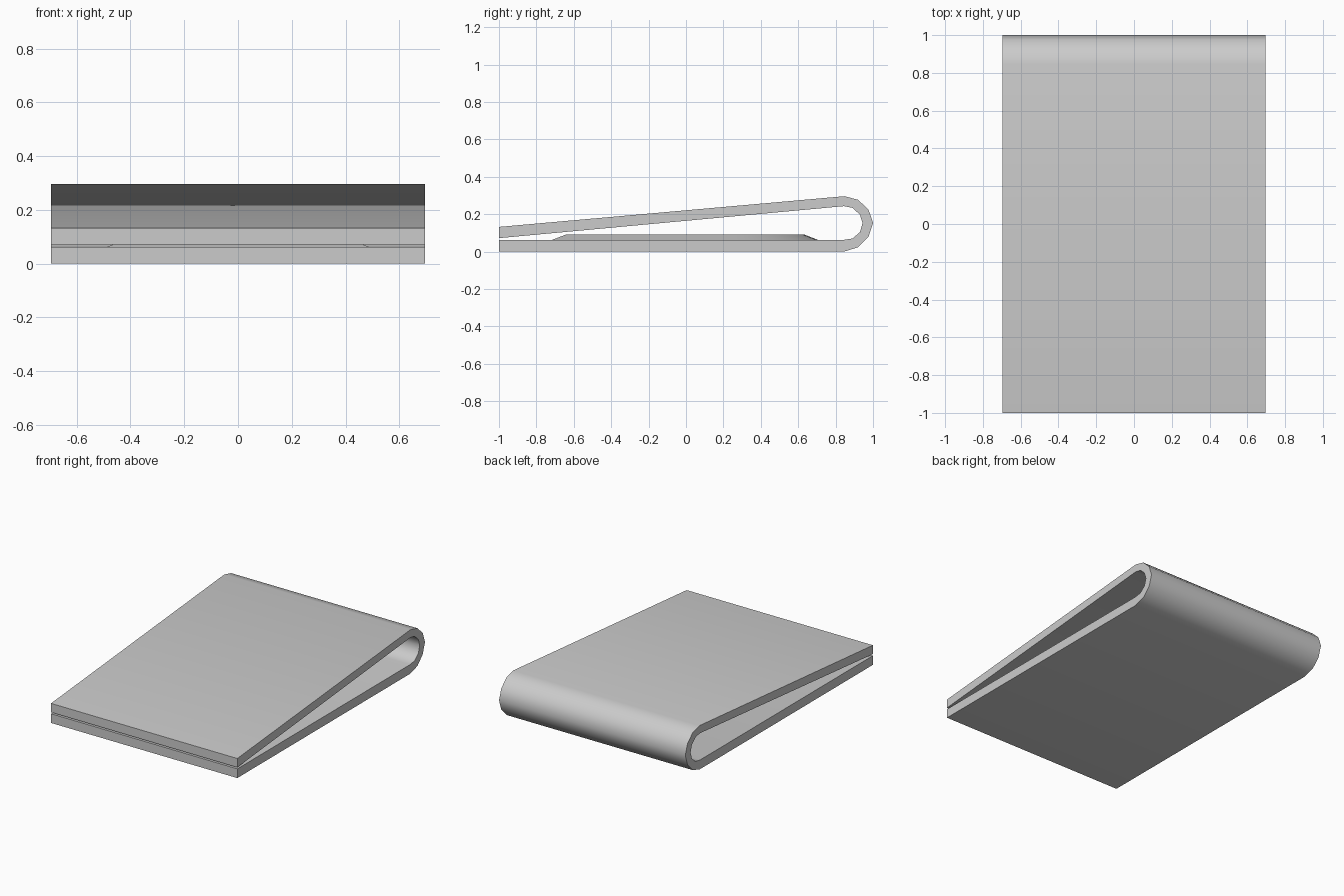
import bpy, bmesh, math

cube = bpy.data.objects.get("Cube")
if cube:
    bpy.data.objects.remove(cube, do_unlink=True)

# One satin grey metal for everything
grey = bpy.data.materials.new("grey_metal")
grey.use_nodes = True
colour = (0.6, 0.6, 0.6, 1)
grey.diffuse_color = colour
grey.node_tree.nodes["Principled BSDF"].inputs["Base Color"].default_value = colour


def finish(bm, name, angle):
    """Turn a bmesh into a smooth shaded object with sharp corners kept."""
    bmesh.ops.recalc_face_normals(bm, faces=bm.faces)
    mesh = bpy.data.meshes.new(name)
    bm.to_mesh(mesh)
    bm.free()
    mesh.materials.append(grey)
    obj = bpy.data.objects.new(name, mesh)
    bpy.context.collection.objects.link(obj)
    bpy.ops.object.select_all(action="DESELECT")
    obj.select_set(True)
    bpy.context.view_layer.objects.active = obj
    bpy.ops.object.shade_smooth_by_angle(angle=math.radians(angle))
    return obj


# Folded strip: matching outer and inner side profiles (y, z), from the
# bottom front, round the bend, to the top front
HALF_WIDTH = 0.695
outer = [(-1, 0), (0.845, 0), (0.92, 0.023), (0.976, 0.08), (1, 0.153),
         (0.976, 0.224), (0.92, 0.277), (0.847, 0.296), (-1, 0.132)]
inner = [(-1, 0.062), (0.84, 0.062), (0.89, 0.07), (0.93, 0.104), (0.944, 0.152),
         (0.93, 0.197), (0.89, 0.234), (0.845, 0.243), (-1, 0.072)]

bm = bmesh.new()
rows = {(s, k): [bm.verts.new((s * HALF_WIDTH, y, z)) for y, z in line]
        for s in (-1, 1) for k, line in enumerate((outer, inner))}


def bridge(a, b):
    for i in range(len(a) - 1):
        bm.faces.new((a[i], a[i + 1], b[i + 1], b[i]))


for k in (0, 1):
    bridge(rows[-1, k], rows[1, k])          # broad surfaces
for s in (-1, 1):
    bridge(rows[s, 0], rows[s, 1])           # side edges
for i in (0, -1):                            # front ends
    bm.faces.new([rows[-1, 0][i], rows[1, 0][i], rows[1, 1][i], rows[-1, 1][i]])
finish(bm, "folded_strip", 50)


# Raised pad inside: straight front, rounded back, sloping rim
def pad_ring(bm, inset, z, steps=24):
    r = 0.49 - inset
    pts = [(-r, -0.72 + inset), (r, -0.72 + inset)]
    for i in range(steps + 1):
        a = math.pi * i / steps
        pts.append((r * math.cos(a), 0.25 + (0.46 - inset) * math.sin(a)))
    return [bm.verts.new((x, y, z)) for x, y in pts]


bm = bmesh.new()
base, top = pad_ring(bm, 0, 0.061), pad_ring(bm, 0.08, 0.092)
for i in range(len(base)):
    j = (i + 1) % len(base)
    bm.faces.new((base[i], base[j], top[j], top[i]))
bm.faces.new(top)
bm.faces.new(base[::-1])
finish(bm, "raised_pad", 15)
